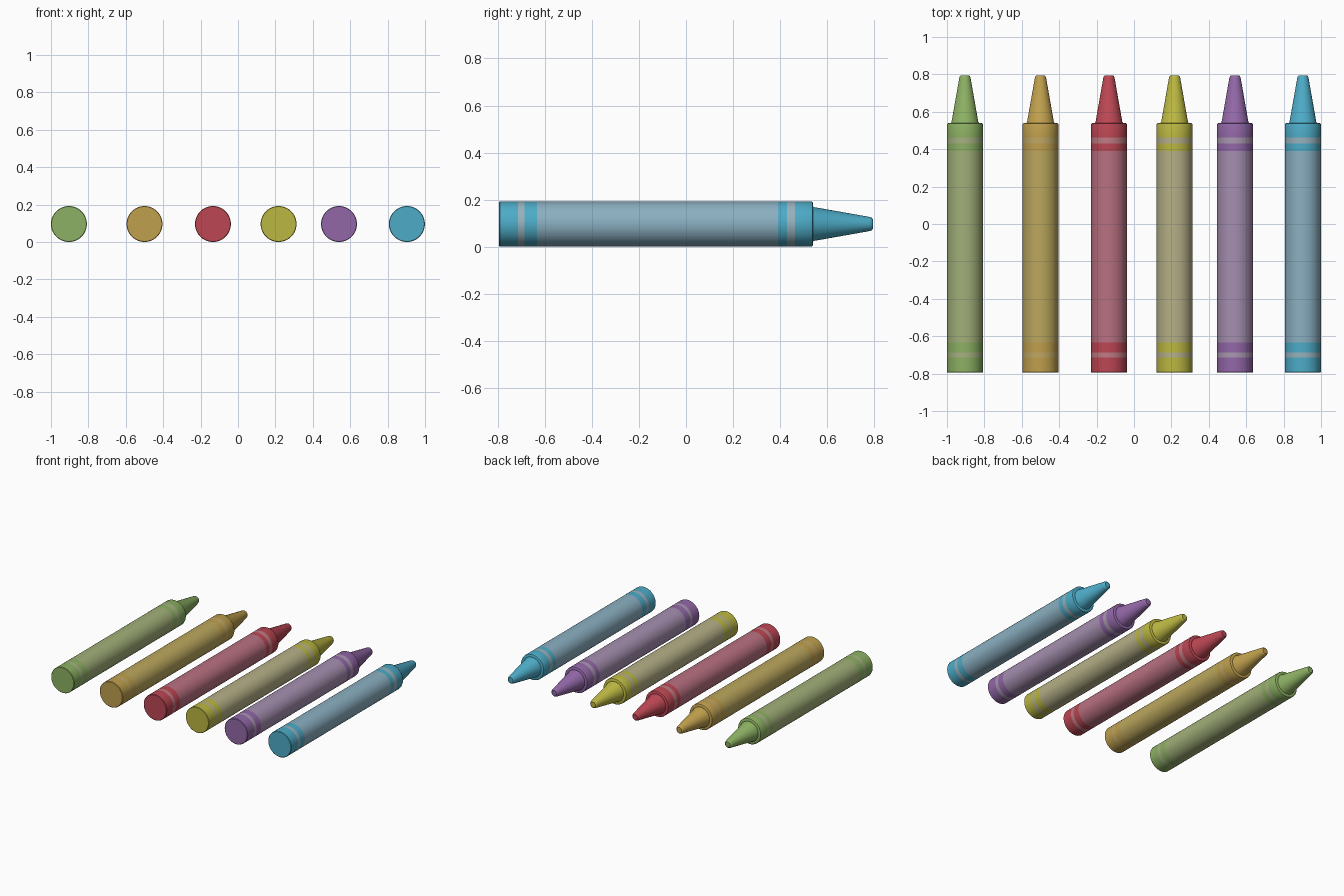
import bpy, bmesh
from math import cos, sin, tau, radians

if "Cube" in bpy.data.objects:
    bpy.data.objects.remove(bpy.data.objects["Cube"])

SIDES = 64
R = 0.096

# Lathe profile: (y, radius, paint of the band that starts here)
# paint 0 = wax colour, 1 = paper wrapper, 2 = thin pale stripe
PROFILE = [
    (-0.795, R - 0.003, 0), (-0.792, R, 0),
    (-0.714, R, 2), (-0.686, R, 0), (-0.634, R, 1),
    (0.391, R, 0), (0.430, R, 2), (0.463, R, 0),
    (0.532, R, 0), (0.537, R - 0.002, 0), (0.540, R - 0.007, 0),
    (0.540, 0.075, 0), (0.546, 0.0715, 0),
    (0.782, 0.030, 0), (0.790, 0.027, 0), (0.795, 0.020, 0),
]

# name, x position, wax, wrapper and stripe colours (sRGB)
CRAYONS = [
    ("green", -0.904, (139, 175, 99), (160, 174, 120), (163, 175, 128)),
    ("gold", -0.500, (190, 158, 78), (186, 166, 94), (190, 165, 100)),
    ("red", -0.134, (186, 72, 84), (184, 112, 128), (190, 122, 130)),
    ("yellow", 0.217, (186, 182, 68), (180, 175, 134), (180, 174, 138)),
    ("purple", 0.540, (145, 103, 166), (164, 142, 174), (168, 150, 176)),
    ("blue", 0.903, (78, 170, 198), (138, 174, 192), (150, 176, 188)),
]


def material(name, rgb):
    mat = bpy.data.materials.new(name)
    mat.diffuse_color = [(c / 255) ** 2.2 for c in rgb] + [1]
    mat.use_nodes = True
    mat.node_tree.nodes["Principled BSDF"].inputs["Base Color"].default_value = mat.diffuse_color
    return mat


def crayon(name, x, *colours):
    bm = bmesh.new()
    rings = [[bm.verts.new((r * cos(tau * i / SIDES), y, r * sin(tau * i / SIDES)))
              for i in range(SIDES)] for y, r, _ in PROFILE]
    # body, shoulder and tip
    for a, b, (_, _, paint) in zip(rings, rings[1:], PROFILE):
        for i in range(SIDES):
            j = (i + 1) % SIDES
            bm.faces.new((a[i], a[j], b[j], b[i])).material_index = paint
    # flat ends
    bm.faces.new(rings[0])
    bm.faces.new(rings[-1])
    bmesh.ops.recalc_face_normals(bm, faces=bm.faces)
    mesh = bpy.data.meshes.new(name + "_crayon")
    bm.to_mesh(mesh)
    bm.free()
    for part, rgb in zip(("wax", "wrapper", "stripe"), colours):
        mesh.materials.append(material(f"{name}_{part}", rgb))
    ob = bpy.data.objects.new(name + "_crayon", mesh)
    ob.location = (x, 0, R)
    bpy.context.collection.objects.link(ob)
    bpy.context.view_layer.objects.active = ob
    ob.select_set(True)
    bpy.ops.object.shade_smooth_by_angle(angle=radians(35))
    ob.select_set(False)


for spec in CRAYONS:
    crayon(*spec)
